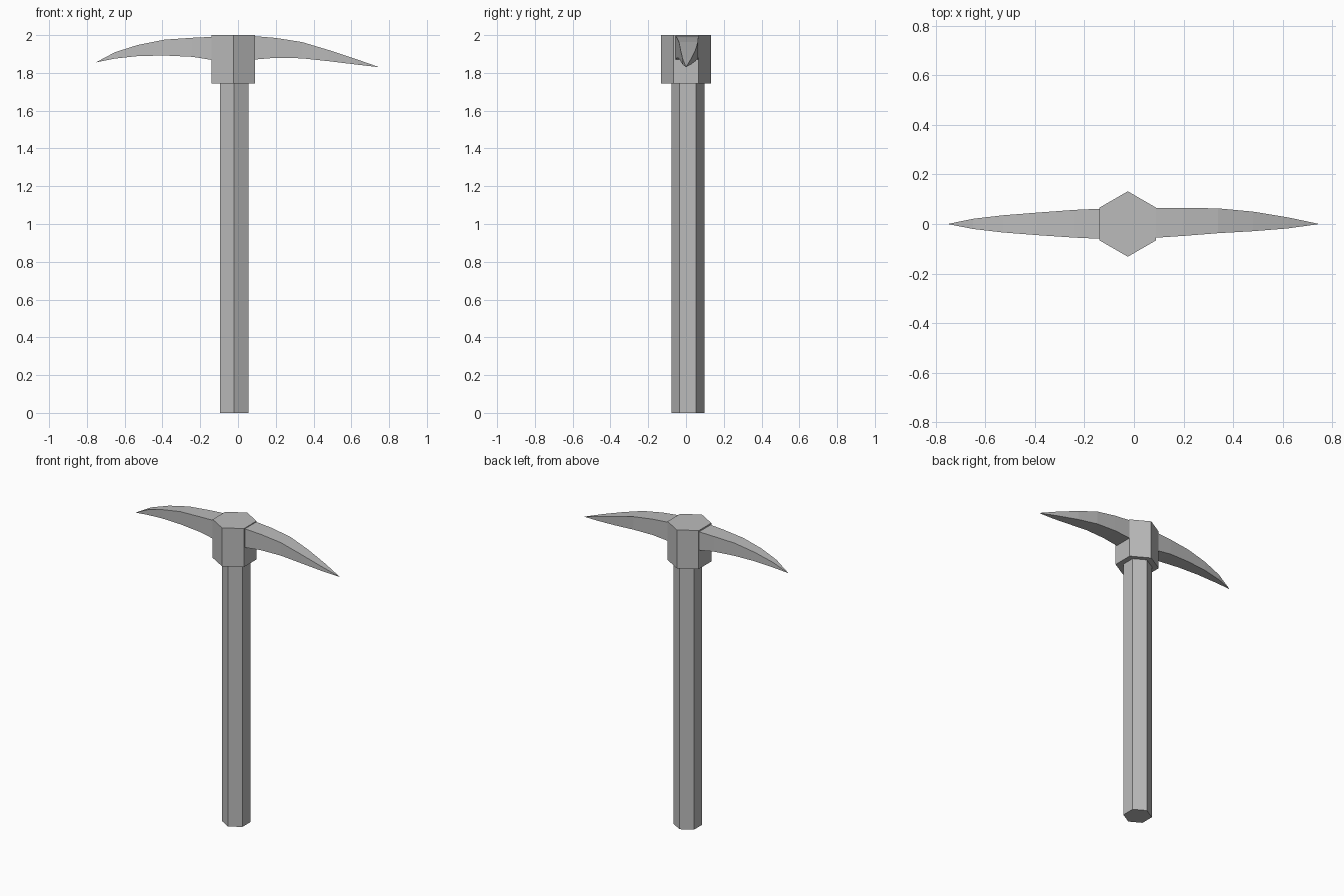
import bpy, bmesh, math

cube = bpy.data.objects.get("Cube")
if cube:
    bpy.data.objects.remove(cube, do_unlink=True)

grey = bpy.data.materials.new("plain grey")
grey.use_nodes = True
COLOUR = (0.5, 0.5, 0.5, 1)
grey.diffuse_color = COLOUR
grey.node_tree.nodes["Principled BSDF"].inputs["Base Color"].default_value = COLOUR


def finish(name, bm):
    bmesh.ops.recalc_face_normals(bm, faces=bm.faces)
    mesh = bpy.data.meshes.new(name)
    bm.to_mesh(mesh)
    bm.free()
    mesh.materials.append(grey)
    obj = bpy.data.objects.new(name, mesh)
    bpy.context.collection.objects.link(obj)
    return obj


def hex_prism(name, x, y, radius, bottom, top):
    """Upright hexagonal bar with corners toward front and back."""
    bm = bmesh.new()
    bmesh.ops.create_cone(bm, cap_ends=True, segments=6, radius1=radius,
                          radius2=radius, depth=top - bottom)
    # put a corner on the y axis whatever the starting angle
    corner = max(bm.verts, key=lambda v: v.co.y).co
    turn = math.pi / 2 - math.atan2(corner.y, corner.x)
    for v in bm.verts:
        px, py = v.co.x, v.co.y
        v.co.x = x + px * math.cos(turn) - py * math.sin(turn)
        v.co.y = y + px * math.sin(turn) + py * math.cos(turn)
        v.co.z += (top + bottom) / 2
    return finish(name, bm)


def blade(name, sections, tip):
    """Four-sided curved spike; sections are x, front y, back y, low z, high z."""
    bm = bmesh.new()
    rings = [[bm.verts.new((x, y, z)) for y, z in
              ((front, low), (back, low), (back, high), (front, high))]
             for x, front, back, low, high in sections]
    bm.faces.new(rings[0])
    point = bm.verts.new(tip)
    for i in range(4):
        j = (i + 1) % 4
        for a, b in zip(rings, rings[1:]):
            bm.faces.new((a[i], a[j], b[j], b[i]))
        bm.faces.new((rings[-1][i], rings[-1][j], point))
    return finish(name, bm)


# Handle and head block
hex_prism("handle", -0.02, 0.01, 0.087, 0, 1.78)
hex_prism("head_block", -0.025, 0, 0.132, 1.745, 2.0)

# Curved spikes on either side
blade("left_spike", [
    (0.08, -0.056, 0.065, 1.87, 1.995),
    (0.20, -0.048, 0.065, 1.88, 1.985),
    (0.34, -0.037, 0.063, 1.877, 1.963),
    (0.48, -0.029, 0.05, 1.862, 1.921),
    (0.62, -0.018, 0.027, 1.845, 1.875),
], (0.748, 0, 1.83))
blade("right_spike", [
    (-0.13, -0.06, 0.062, 1.867, 1.991),
    (-0.24, -0.055, 0.057, 1.885, 1.986),
    (-0.39, -0.045, 0.046, 1.892, 1.976),
    (-0.53, -0.034, 0.035, 1.889, 1.948),
    (-0.65, -0.02, 0.021, 1.876, 1.91),
], (-0.752, 0, 1.856))
